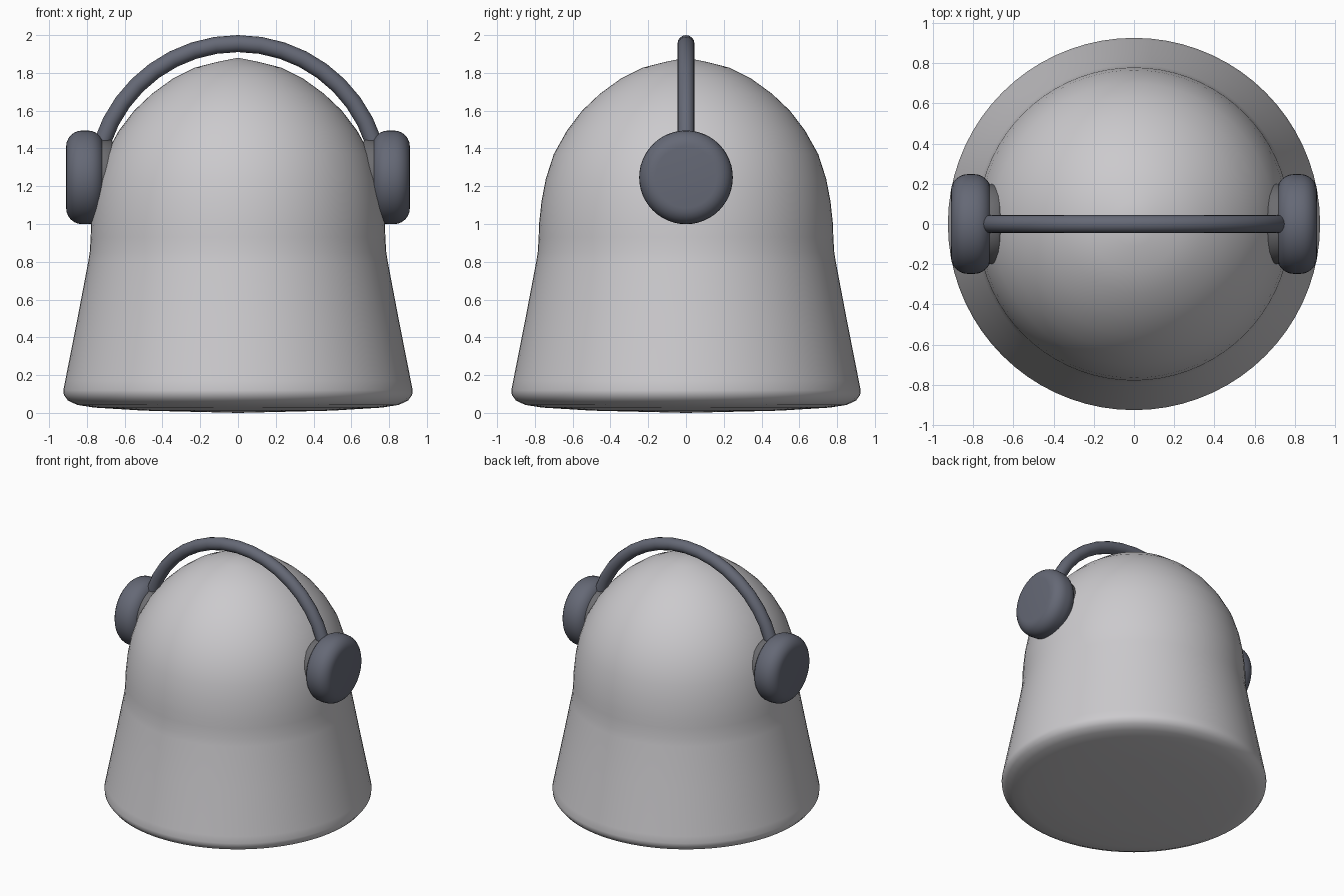
import bpy
import bmesh
from math import pi, sin, cos, radians
from mathutils import Matrix

cube = bpy.data.objects.get("Cube")
if cube:
    bpy.data.objects.remove(cube, do_unlink=True)


def material(name, rgb):
    mat = bpy.data.materials.new(name)
    mat.use_nodes = True
    mat.diffuse_color = (*rgb, 1)
    mat.node_tree.nodes["Principled BSDF"].inputs["Base Color"].default_value = (*rgb, 1)
    return mat


light_grey = material("light grey", (0.60, 0.59, 0.61))
slate = material("slate", (0.13, 0.14, 0.18))
pad_grey = material("pad grey", (0.15, 0.15, 0.16))


def finish(name, bm, mat, angle=50):
    bmesh.ops.recalc_face_normals(bm, faces=bm.faces)
    mesh = bpy.data.meshes.new(name)
    bm.to_mesh(mesh)
    bm.free()
    obj = bpy.data.objects.new(name, mesh)
    bpy.context.collection.objects.link(obj)
    mesh.materials.append(mat)
    bpy.ops.object.select_all(action="DESELECT")
    obj.select_set(True)
    bpy.context.view_layer.objects.active = obj
    bpy.ops.object.shade_smooth_by_angle(angle=radians(angle))
    return obj


def lathe(name, profile, mat, steps=64, transform=None):
    """Spin a (radius, height) profile around z, then place it."""
    bm = bmesh.new()
    verts = [bm.verts.new((r, 0, z)) for r, z in profile]
    edges = [bm.edges.new(pair) for pair in zip(verts, verts[1:])]
    bmesh.ops.spin(bm, geom=verts + edges, cent=(0, 0, 0), axis=(0, 0, 1),
                   angle=2 * pi, steps=steps)
    bmesh.ops.remove_doubles(bm, verts=bm.verts, dist=0.0005)
    if transform:
        bm.transform(transform)
    return finish(name, bm, mat)


# Flared body with a rounded foot and a slightly pointed dome
skirt = [(0, 0), (0.50, 0.012), (0.76, 0.028), (0.85, 0.042), (0.90, 0.065),
         (0.922, 0.095), (0.925, 0.12), (0.915, 0.17), (0.85, 0.50), (0.793, 0.80)]
dome = [(0.785, 0.85), (0.78, 0.93), (0.778, 1.0), (0.765, 1.12), (0.742, 1.24),
        (0.70, 1.37), (0.63, 1.495), (0.55, 1.60), (0.455, 1.69), (0.345, 1.77),
        (0.228, 1.828), (0.11, 1.858), (0, 1.88)]
lathe("body", skirt + dome, light_grey, 72)

# Ear cups with rounded rims, and thin pads on their inner sides
CUP_R, HALF, ROUND = 0.248, 0.10, 0.085
outer = [(CUP_R - ROUND + ROUND * cos(a), HALF - ROUND + ROUND * sin(a))
         for a in (i * pi / 12 for i in range(7))]
cup = [(0, -HALF)] + [(r, -z) for r, z in reversed(outer)] + outer + [(0, HALF)]
pad = [(0, -0.03), (0.185, -0.03), (0.20, -0.015), (0.20, 0.03), (0, 0.03)]
for side, sign in (("left", 1), ("right", -1)):
    turn = Matrix.Rotation(sign * pi / 2, 4, "Y")
    lathe(side + "_ear_cup", cup, slate, 48,
          Matrix.Translation((sign * 0.81, 0, 1.247)) @ turn)
    lathe(side + "_ear_pad", pad, pad_grey, 40,
          Matrix.Translation((sign * 0.69, 0, 1.247)) @ turn)

# Headband: a round tube swept over the dome
ARC_R, TUBE_R, SEGMENTS, SIDES = 0.755, 0.045, 20, 16
bm = bmesh.new()
rings = []
for i in range(SEGMENTS + 1):
    t = pi * i / SEGMENTS
    ring = []
    for j in range(SIDES):
        a = 2 * pi * j / SIDES
        r = ARC_R + TUBE_R * cos(a)
        ring.append(bm.verts.new((r * cos(t), TUBE_R * sin(a), 1.2 + r * sin(t))))
    rings.append(ring)
for a, b in zip(rings, rings[1:]):
    for j in range(SIDES):
        k = (j + 1) % SIDES
        bm.faces.new((a[j], a[k], b[k], b[j]))
bm.faces.new(rings[0])
bm.faces.new(rings[-1])
finish("headband", bm, slate)
